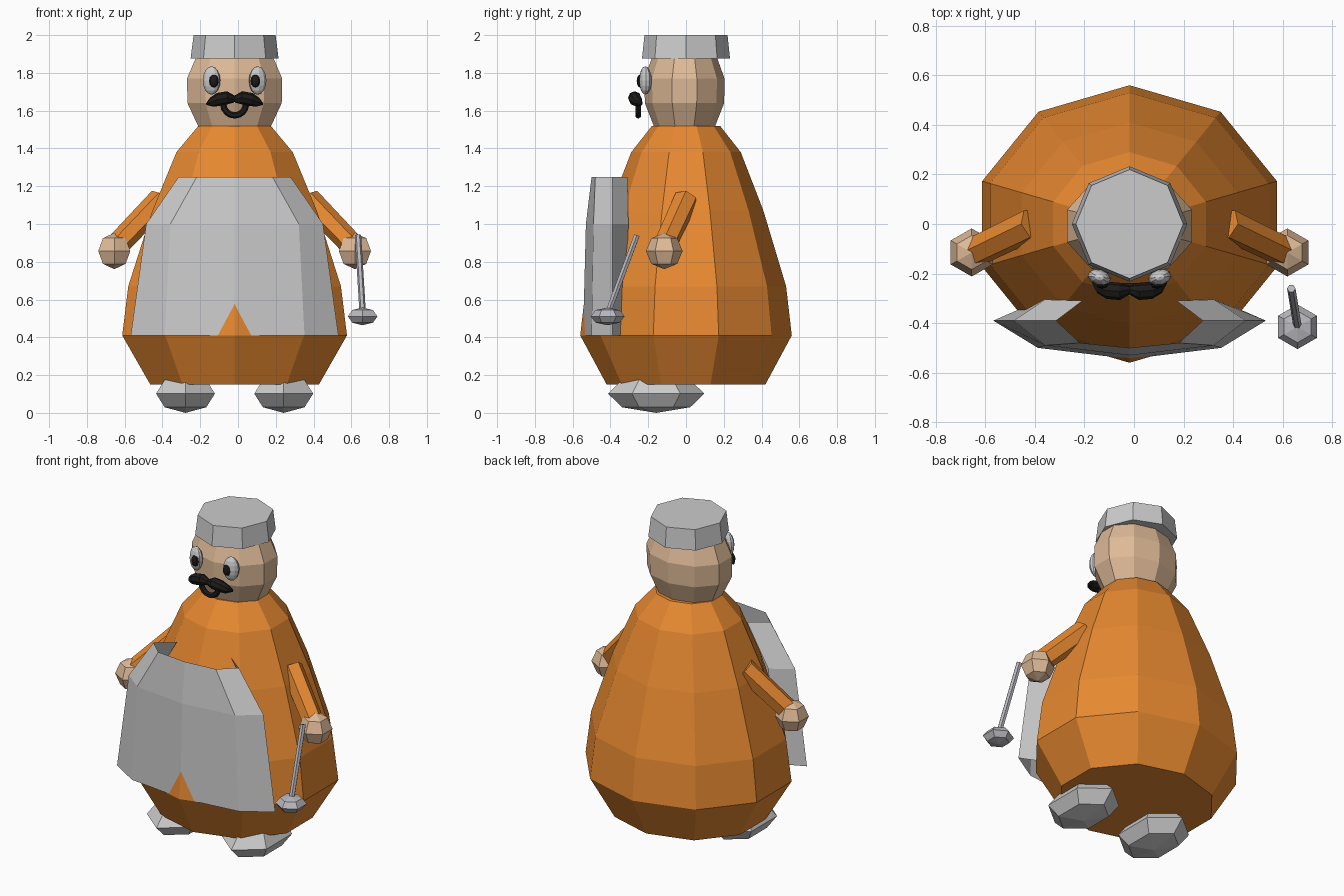
import bpy, bmesh, math
from mathutils import Vector

if "Cube" in bpy.data.objects:
    bpy.data.objects.remove(bpy.data.objects["Cube"])

CX = -0.018  # body axis


def material(name, col):
    m = bpy.data.materials.new(name)
    m.diffuse_color = (*col, 1)
    m.use_nodes = True
    m.node_tree.nodes["Principled BSDF"].inputs["Base Color"].default_value = m.diffuse_color
    return m


ORANGE = material("orange_cloth", (0.80, 0.25, 0.03))
SKIN = material("skin", (0.73, 0.49, 0.31))
BLACK = material("black", (0.012, 0.011, 0.01))
STEEL = material("steel", (0.48, 0.48, 0.52))


def finish(bm, name, mat=None):
    bmesh.ops.recalc_face_normals(bm, faces=bm.faces[:])
    me = bpy.data.meshes.new(name)
    bm.to_mesh(me)
    bm.free()
    ob = bpy.data.objects.new(name, me)
    bpy.context.collection.objects.link(ob)
    if mat:
        me.materials.append(mat)
    return ob


def bridge(bm, rings, closed=True):
    for a, b in zip(rings, rings[1:]):
        n = len(a)
        for i in range(n if closed else n - 1):
            j = (i + 1) % n
            bm.faces.new((a[i], a[j], b[j], b[i]))


def lathe(name, sides, profile, cy=0, mat=None):
    """profile rows: z, x radius, y radius; one corner points to the front"""
    bm = bmesh.new()
    rings = []
    for z, rx, ry in profile:
        ang = [math.tau * i / sides - math.pi / 2 for i in range(sides)]
        rings.append([bm.verts.new((CX + rx * math.cos(a), cy + ry * math.sin(a), z)) for a in ang])
    bridge(bm, rings)
    bm.faces.new(rings[0])
    bm.faces.new(rings[-1])
    return finish(bm, name, mat)


def ball(name, loc, scale, seg, rings, mat=None, turn=0):
    bm = bmesh.new()
    bmesh.ops.create_uvsphere(bm, u_segments=seg, v_segments=rings, radius=1)
    ob = finish(bm, name, mat)
    for v in ob.data.vertices:
        v.co = Vector(scale) * v.co
    ob.location = loc
    ob.rotation_euler.z = turn
    return ob


def tube(name, pts, radii, sides, mat=None):
    """tapered tube along a path"""
    bm = bmesh.new()
    pts = [Vector(p) for p in pts]
    rings = []
    for i, p in enumerate(pts):
        d = (pts[min(i + 1, len(pts) - 1)] - pts[max(i - 1, 0)]).normalized()
        u = d.cross(Vector((0, 1, 0))).normalized()
        w = d.cross(u)
        rings.append([bm.verts.new(p + radii[i] * (u * math.cos(math.tau * k / sides)
                                                   + w * math.sin(math.tau * k / sides)))
                      for k in range(sides)])
    bridge(bm, rings)
    bm.faces.new(rings[0])
    bm.faces.new(rings[-1])
    return finish(bm, name, mat)


# Robe, head and hat
robe = [(0.15, 0.42), (0.41, 0.56), (0.67, 0.53), (1.07, 0.41), (1.38, 0.29), (1.52, 0.18)]
lathe("robe", 10, [(z, r * 1.117, r) for z, r in robe], mat=ORANGE)
head = [(1.51, 0.75), (1.64, 0.99), (1.77, 1.0), (1.90, 0.78)]
lathe("head", 10, [(z, 0.265 * k, 0.212 * k) for z, k in head], cy=-0.008, mat=SKIN)
lathe("hat", 8, [(1.875, 0.233, 0.233), (2.0, 0.217, 0.22)])

# Apron: half cross-sections (x, y) from the centre round to the tucked-in edge
sections = [
    (0.41, [(0, -0.545), (0.37, -0.50), (0.55, -0.39), (0.39, -0.32)]),
    (1.00, [(0, -0.53), (0.34, -0.49), (0.468, -0.39), (0.34, -0.305)]),
    (1.25, [(0, -0.50), (0.20, -0.48), (0.296, -0.39), (0.19, -0.31)]),
]
bm = bmesh.new()
rows = []
for z, half in sections:
    full = [(-x, y) for x, y in half[:0:-1]] + half
    rows.append([bm.verts.new((CX + x, y, z)) for x, y in full])
bridge(bm, rows, closed=False)
finish(bm, "apron")

# Mirrored parts
for s, side in ((-1, "left"), (1, "right")):
    tube(side + "_arm", [(CX + s * 0.39, 0, 1.13), (CX + s * 0.63, -0.115, 0.88)],
         [0.066, 0.062], 6, ORANGE)
    ball(side + "_hand", (CX + s * 0.637, -0.115, 0.857), (0.098, 0.097, 0.096), 6, 4, SKIN)
    ball(side + "_foot", (CX + s * 0.26, -0.158, 0.102), (0.18, 0.255, 0.102), 6, 4)
    ball(side + "_eye", (CX + s * 0.122, -0.215, 1.76), (0.048, 0.032, 0.075), 10, 8, turn=s * 0.3)
    ball(side + "_pupil", (CX + s * 0.11, -0.243, 1.757), (0.026, 0.018, 0.034), 8, 6, BLACK)
    tube(side + "_moustache",
         [(CX, -0.265, 1.66), (CX + s * 0.04, -0.272, 1.668), (CX + s * 0.085, -0.268, 1.66),
          (CX + s * 0.12, -0.255, 1.645), (CX + s * 0.148, -0.235, 1.635)],
         [0.018, 0.035, 0.035, 0.026, 0.006], 8, BLACK)

# Mouth: half ring under the moustache
arc = [math.pi * (1 + i / 8) for i in range(9)]
tube("mouth", [(CX + 0.06 * math.cos(a), -0.253, 1.635 + 0.06 * math.sin(a)) for a in arc],
     [0.017] * 9, 6, BLACK)

# Ladle held in the right hand
tube("ladle_handle", [(0.635, -0.26, 0.94), (0.66, -0.413, 0.53)], [0.017, 0.017], 6, STEEL)
ball("ladle_head", (0.66, -0.415, 0.511), (0.09, 0.09, 0.047), 6, 4, STEEL)
